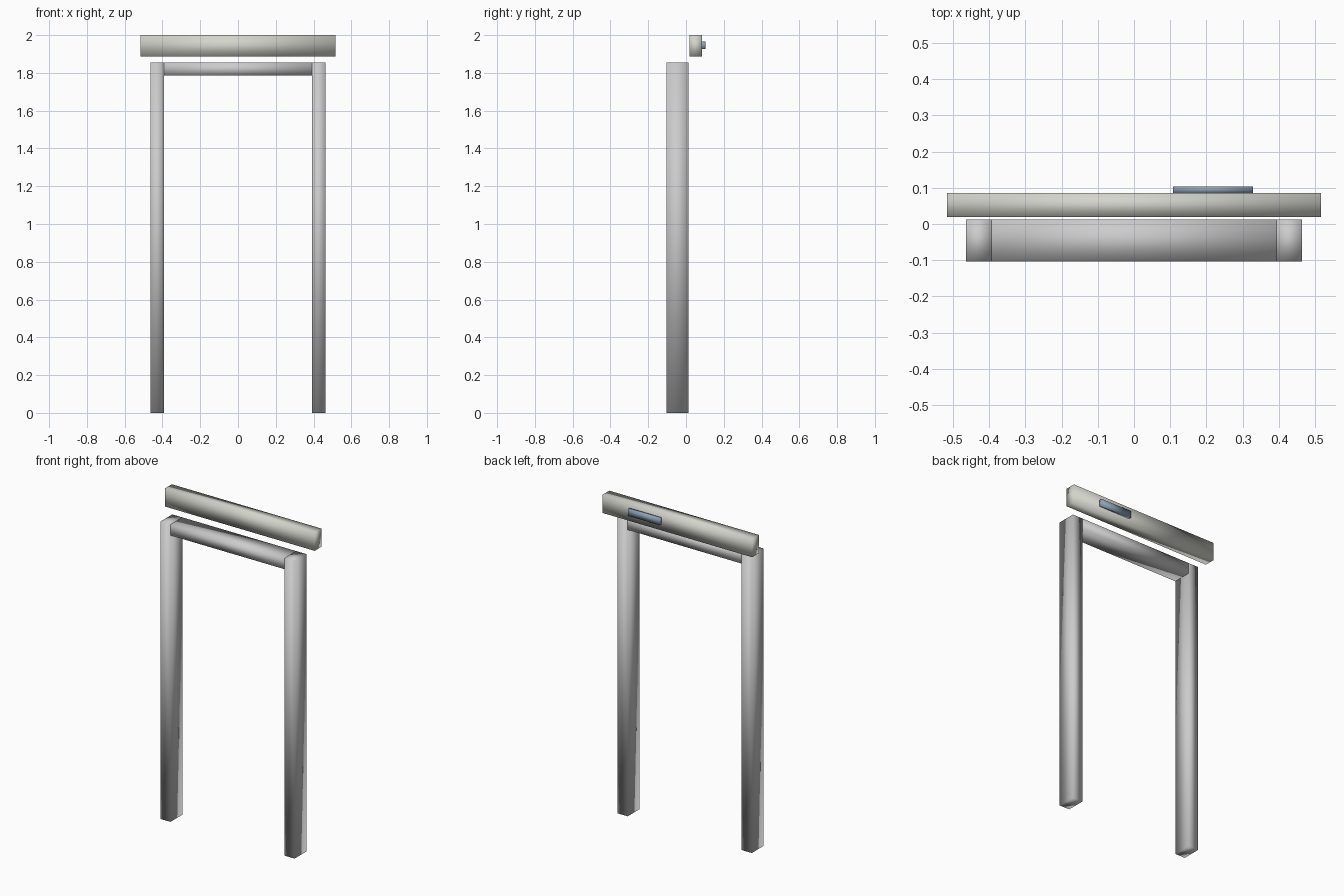
import bpy

if "Cube" in bpy.data.objects:
    bpy.data.objects.remove(bpy.data.objects["Cube"])


def material(name, color):
    m = bpy.data.materials.new(name)
    m.diffuse_color = (*color, 1)
    m.use_nodes = True
    m.node_tree.nodes["Principled BSDF"].inputs["Base Color"].default_value = m.diffuse_color
    return m


def box(name, x, y, z, mat=None):
    """Smooth-shaded box from (min, max) ranges."""
    bpy.ops.mesh.primitive_cube_add(
        size=1, location=[(a + b) / 2 for a, b in (x, y, z)])
    ob = bpy.context.object
    ob.name = name
    ob.scale = [b - a for a, b in (x, y, z)]
    bpy.ops.object.transform_apply(location=False, rotation=False, scale=True)
    bpy.ops.object.shade_smooth()
    if mat:
        ob.data.materials.append(mat)
    return ob


cover_mat = material("warm_grey", (0.66, 0.66, 0.61))
sensor_mat = material("slate_blue", (0.27, 0.36, 0.47))

# Door frame: two posts and a lintel between them
depth = (-0.104, 0.013)
box("left_post", (-0.463, -0.393), depth, (0, 1.854))
box("right_post", (0.393, 0.463), depth, (0, 1.854))
box("lintel", (-0.393, 0.393), depth, (1.786, 1.854))

# Header housing floating above and behind the frame
box("header_housing", (-0.516, 0.516), (0.019, 0.085), (1.886, 2.0), cover_mat)

# Small panel on the back of the header
box("header_panel", (0.108, 0.328), (0.085, 0.104), (1.926, 1.967), sensor_mat)
